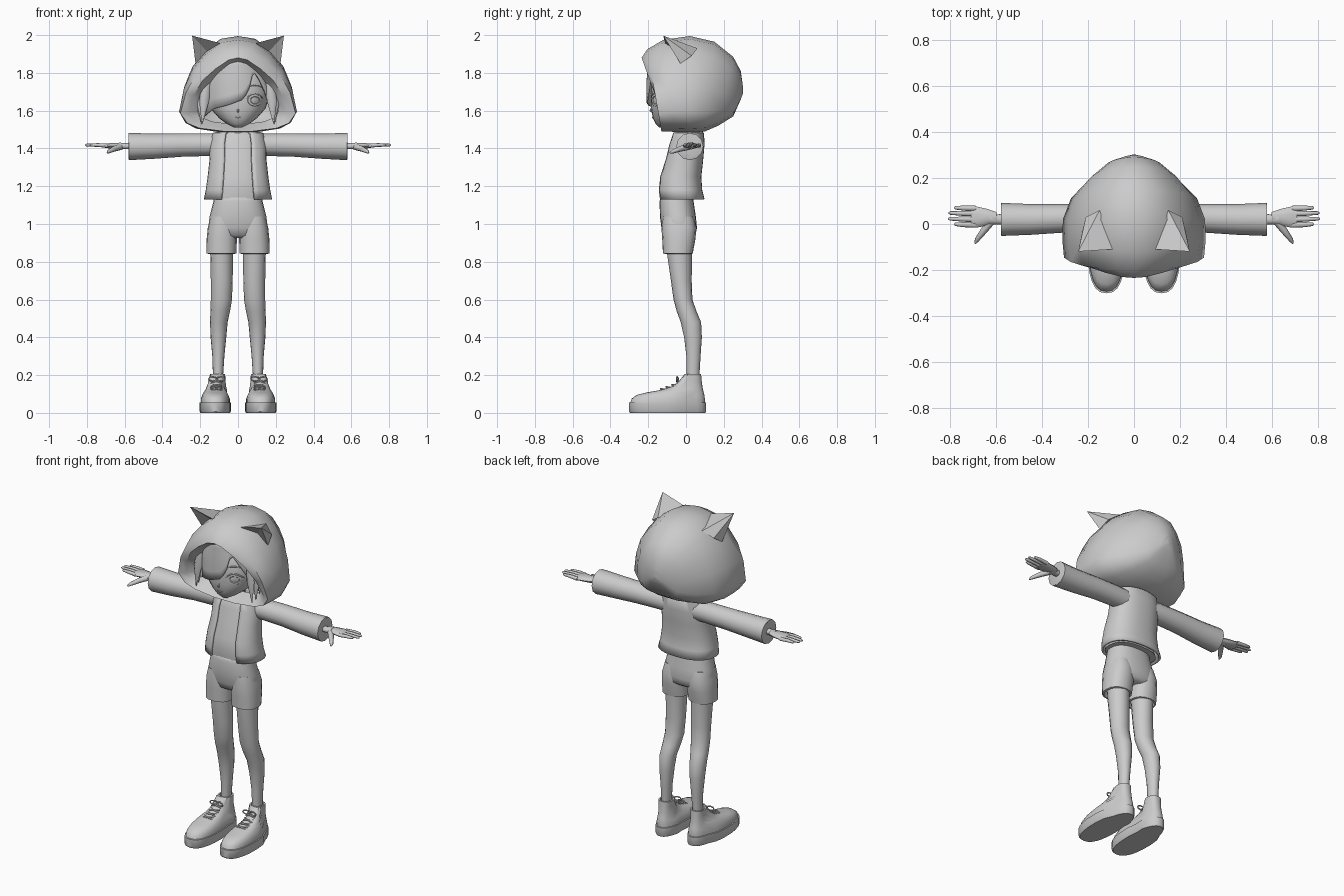
import bpy, bmesh
from math import sin, cos, pi, copysign, radians
from mathutils import Vector

if "Cube" in bpy.data.objects:
    bpy.data.objects.remove(bpy.data.objects["Cube"])

grey = bpy.data.materials.new("plain grey")
grey.use_nodes = True
grey.diffuse_color = (.6, .6, .6, 1)
grey.node_tree.nodes["Principled BSDF"].inputs["Base Color"].default_value = grey.diffuse_color
SIDES = (("left", 1), ("right", -1))


def make(name, verts, faces, side=1, thick=0, angle=50):
    """Create a smooth shaded mesh object, optionally mirrored in x and thickened."""
    bm = bmesh.new()
    vs = [bm.verts.new((v[0] * side, v[1], v[2])) for v in verts]
    for f in faces:
        bm.faces.new([vs[i] for i in f])
    bmesh.ops.recalc_face_normals(bm, faces=bm.faces)
    mesh = bpy.data.meshes.new(name)
    bm.to_mesh(mesh)
    bm.free()
    mesh.materials.append(grey)
    ob = bpy.data.objects.new(name, mesh)
    bpy.context.collection.objects.link(ob)
    if thick:
        mod = ob.modifiers.new("thickness", "SOLIDIFY")
        mod.thickness, mod.offset = thick, 0
    bpy.ops.object.select_all(action="DESELECT")
    ob.select_set(True)
    bpy.context.view_layer.objects.active = ob
    bpy.ops.object.shade_smooth_by_angle(angle=radians(angle))
    return ob


def loft(name, rings, side=1, closed=True, caps=True, thick=0, angle=50):
    """Skin a list of equal rings of points."""
    n = len(rings[0])
    faces = []
    for r in range(len(rings) - 1):
        for i in range(n if closed else n - 1):
            a, b = r * n + i, r * n + (i + 1) % n
            faces.append((a, b, b + n, a + n))
    if caps and closed:
        faces.append(tuple(range(n)))
        faces.append(tuple(range(len(rings) * n - n, len(rings) * n)))
    return make(name, [p for ring in rings for p in ring], faces, side, thick, angle)


def oval(z, x0, x1, y0, y1, n=16, power=1, start=0, end=2 * pi):
    """Horizontal rounded ring between the x and y limits."""
    full = abs(end - start - 2 * pi) < .001
    ring = []
    for i in range(n):
        a = start + (end - start) * i / (n if full else n - 1)
        c, s = (copysign(abs(k) ** power, k) for k in (cos(a), sin(a)))
        ring.append(((x0 + x1) / 2 + c * (x1 - x0) / 2, (y0 + y1) / 2 + s * (y1 - y0) / 2, z))
    return ring


def tube(name, points, radii, side=1, n=8, flat=1):
    """Round bar through points, one radius per point."""
    pts = [Vector(p) for p in points]
    rings = []
    for i, p in enumerate(pts):
        way = (pts[min(i + 1, len(pts) - 1)] - pts[max(i - 1, 0)])
        if way.length < .02 and n > 10:
            way = Vector((1, 0, 0))
        u = way.cross(Vector((0, 0, 1)) if abs(way.normalized().z) < .9 else Vector((0, 1, 0))).normalized()
        v = u.cross(way).normalized()
        rings.append([p + radii[i] * (u * cos(t * 2 * pi / n) + v * sin(t * 2 * pi / n) * flat) for t in range(n)])
    return loft(name, rings, side)


def mix(table, t):
    """Linear lookup in a list of (key, value)."""
    for (a, p), (b, q) in zip(table, table[1:]):
        if t <= b:
            return p + (q - p) * max(0, t - a) / (b - a)
    return table[-1][1]


# Head
head = loft("head", [oval(z, -w, w, f, b, 24, .9) for z, w, f, b in (
    (1.51, .02, -.14, -.09), (1.53, .06, -.16, -.02), (1.56, .1, -.175, .05),
    (1.61, .145, -.185, .1), (1.68, .17, -.185, .14), (1.77, .165, -.18, .14),
    (1.85, .12, -.13, .1), (1.89, .04, -.06, .04))], angle=80)
loft("neck", [oval(z, -.045, .045, -.06, .04) for z in (1.42, 1.56)])
bpy.context.view_layer.update()


def on_face(x, z, lift=.003):
    hit, spot, _, _ = head.ray_cast((x, -1, z), (0, 1, 0))
    return (x, spot.y - lift, z)


# Eyes, lashes, brows, nose and mouth
for label, s in SIDES:
    rings = [[on_face(.09 + r * cos(t * pi / 8), 1.655 + r * .8 * sin(t * pi / 8), lift)
              for t in range(16)] for r, lift in ((.04, 0), (.038, .004), (.025, .004), (.022, .001), (.008, .003))]
    loft(label + "_eye", rings, s, angle=30)
    tube(label + "_eyelash", [on_face(.09 + k * .015, 1.69 - k * k * .003) for k in range(-3, 4)],
         [.002, .004, .005, .005, .005, .005, .002], s, 6)
    tube(label + "_eyebrow", [on_face(.09 + k * .02, 1.735 - k * k * .003) for k in range(-2, 3)],
         [.002, .003, .004, .003, .002], s, 6)
tube("mouth", [on_face(k * .008, 1.562 + k * k * .001) for k in range(-2, 3)], [.002, .003, .003, .003, .002], 1, 6)
tube("nose", [on_face(0, 1.615, 0), on_face(0, 1.6, .006), on_face(0, 1.59, 0)], [.002, .006, .002], 1, 6)

# Swept fringe: curved sheet with an uneven lower edge
edge = [(-.19, 1.56), (-.13, 1.61), (-.05, 1.63), (.03, 1.66), (.07, 1.74), (.085, 1.82),
        (.11, 1.77), (.15, 1.68), (.19, 1.54)]
fringe = []
for i in range(33):
    a = pi * (i / 32 - .5) * 1.1
    x = .187 * sin(a)
    low = mix(edge, x)
    column = []
    for j in range(6):
        t = j / 5
        z = 1.89 + (low - 1.89) * t
        pull = .72 + .28 * min(1, (1.89 - z) / .13)
        column.append((x * pull, -.015 - .19 * cos(a) * (.85 + .15 * pull), z))
    fringe.append(column)
loft("hair_fringe", fringe, closed=False, thick=.008)

# Side locks
for label, s in SIDES:
    for k in range(4):
        x, y = .165 + k * .015, -.125 + k * .03
        tube(label + "_hair_lock_%d" % k, [(x, y, 1.76), (x + .015, y - .01, 1.65), (x + .025 - k * .01, y - .01, 1.53 + k * .01)],
             [.025, .026, .002], s, 6, .6)

# Hood: arch shaped rings from the turned-in rim to the back
arch = ((0, 1), (.3, .97), (.57, .84), (.78, .68), (.92, .47), (1, .22), (.9, .1), (.72, .04), (.3, 0))
hood = []
for top, low, w, zb, zt, k in (
        (-.17, -.05, .21, 1.53, 1.84, 1.3), (-.235, -.1, .265, 1.505, 1.88, 1.4),
        (-.205, -.13, .305, 1.49, 1.925, 1.2), (-.12, -.06, .312, 1.488, 1.975, 1.05),
        (.02, .02, .31, 1.485, 1.995, 1), (.15, .1, .275, 1.49, 1.965, 1),
        (.25, .17, .2, 1.52, 1.885, 1), (.29, .25, .12, 1.57, 1.81, 1), (.3, .29, .04, 1.66, 1.74, 1)):
    half = [(w * u ** k, low + (top - low) * v, zb + (zt - zb) * v) for u, v in arch]
    hood.append(half + [(-x, y, z) for x, y, z in half[:0:-1]])
faces_back = loft("hood", hood, caps=False)
loft("hood_back_tip", [hood[-1], [(x * .2, .302, 1.7 + (z - 1.7) * .2) for x, y, z in hood[-1]]])

# Hollow cat ears
for label, s in SIDES:
    make(label + "_ear", [(.243, -.12, 1.997), (.085, -.11, 1.955), (.225, -.03, 1.85),
                          (.15, .06, 1.93), (.21, .03, 1.89), (.15, -.03, 1.9)],
         [(0, 1, 3), (0, 3, 4), (0, 4, 2), (0, 5, 1), (0, 2, 5)], s, angle=30)

# Shirt and open jacket
body = ((1.49, .075, -.06, .08), (1.478, .13, -.07, .09), (1.42, .145, -.09, .092), (1.34, .145, -.11, .085),
        (1.25, .155, -.14, .075), (1.18, .165, -.148, .08), (1.13, .175, -.142, .092))
loft("shirt", [oval(z, -w + .02, w - .02, f + .008, b - .02, 24, .85) for z, w, f, b in body])
jacket = []
for z, w, f, b in body:
    gap = .45 if z < 1.485 else .7
    jacket.append(oval(z, -w, w, f, b, 31, .85, gap - pi / 2, 1.5 * pi - gap))
loft("jacket", jacket, closed=False, thick=.012)

for label, s in SIDES:
    # Sleeve with a hollow cuff
    tube(label + "_sleeve", [(.09, .02, 1.418), (.16, .025, 1.42), (.3, .025, 1.418), (.45, .02, 1.412),
                             (.578, .02, 1.41), (.58, .02, 1.41), (.57, .02, 1.41), (.5, .02, 1.41)],
         [.062, .06, .062, .067, .072, .066, .058, .05], s, 12)
    # Hand
    tube(label + "_wrist", [(.5, .02, 1.412), (.6, .02, 1.412), (.63, .022, 1.413)], [.026, .022, .026], s, 10, .75)
    loft(label + "_palm", [[(x, .03 + w * cos(t * pi / 5), 1.414 + h * sin(t * pi / 5)) for t in range(10)]
                           for x, w, h in ((.6, .022, .017), (.64, .036, .016), (.685, .046, .014), (.71, .045, .01))], s)
    for k, (y, tip) in enumerate(((-.004, .785), (.02, .81), (.045, .808), (.068, .785))):
        tube(label + "_finger_%d" % k, [(.69, y, 1.414), (.74, y + .001, 1.418), (tip - .008, y + .003, 1.418),
                                        (tip, y + .003, 1.418)], [.012, .011, .008, .003], s, 8, .9)
    tube(label + "_thumb", [(.62, .015, 1.41), (.655, -.03, 1.398), (.685, -.07, 1.383), (.692, -.085, 1.376)],
         [.018, .015, .01, .004], s)

# Shorts
loft("shorts_hips", [oval(z, -w, w, f, b, 24, .85) for z, w, f, b in (
    (1.16, .125, -.13, .035), (1.12, .13, -.14, .04), (1.04, .15, -.138, .052),
    (.98, .158, -.13, .058), (.94, .15, -.115, .05), (.925, .12, -.09, .03))], angle=80)
for label, s in SIDES:
    loft(label + "_shorts_leg", [oval(z, a, b, f, r, 16, .85) for z, a, b, f, r in (
        (1.04, .02, .145, -.125, .04), (.98, .006, .16, -.13, .055), (.92, .006, .166, -.126, .05),
        (.845, .008, .168, -.122, .036), (.842, .018, .158, -.112, .028), (.88, .022, .152, -.108, .028))], s)
    # Leg
    loft(label + "_leg", [oval(z, a, b, f, r) for z, a, b, f, r in (
        (.94, .022, .15, -.105, .035), (.84, .027, .147, -.1, .032), (.7, .028, .144, -.08, .03),
        (.6, .032, .144, -.066, .034), (.54, .042, .146, -.05, .055), (.48, .055, .148, -.028, .08),
        (.4, .062, .145, -.01, .084), (.3, .072, .136, .002, .077), (.18, .08, .132, .004, .07))], s, angle=80)

    # Shoe: sole and upper, narrower at the heel
    def shoe(name, rows):
        rings = []
        for z, w, f, b in rows:
            ring = oval(z, -w, w, f, b, 24, .8)
            rings.append([(.12 - .012 * (y > 0) + x * (1 - .9 * max(0, y + .1)), y, z) for x, y, z in ring])
        return loft(label + name, rings, s, angle=40)

    shoe("_sole", ((0, .078, -.295, .102), (.008, .083, -.302, .107), (.055, .083, -.302, .107), (.056, .077, -.295, .1)))
    shoe("_shoe_upper", ((.05, .077, -.296, .1), (.075, .077, -.288, .1), (.095, .07, -.262, .097),
                         (.108, .064, -.21, .094), (.122, .057, -.13, .09), (.14, .05, -.075, .087),
                         (.17, .046, -.035, .083), (.205, .046, -.008, .08), (.205, .036, .002, .072), (.18, .036, .004, .07)))
    # Laces and bow
    for k, (y, z) in enumerate(((-.13, .126), (-.1, .136), (-.07, .148), (-.045, .166))):
        for d in (-1, 1):
            tube(label + "_lace_%d_%d" % (k, d + 1), [(.115 - .03 * d, y, z - .008), (.115, y - .005, z + .002),
                                                 (.115 + .03 * d, y + .015, z)], [.004] * 3, s, 6)
    for d in (-1, 1):
        loop = [(.112 + d * .022 * (1 - cos(t * pi / 4)), -.04 - .01 * sin(t * pi / 8), .18 + .012 * sin(t * pi / 4))
                for t in range(9)]
        tube(label + "_bow_%d" % (d + 1), loop, [.004] * 9, s, 6)
